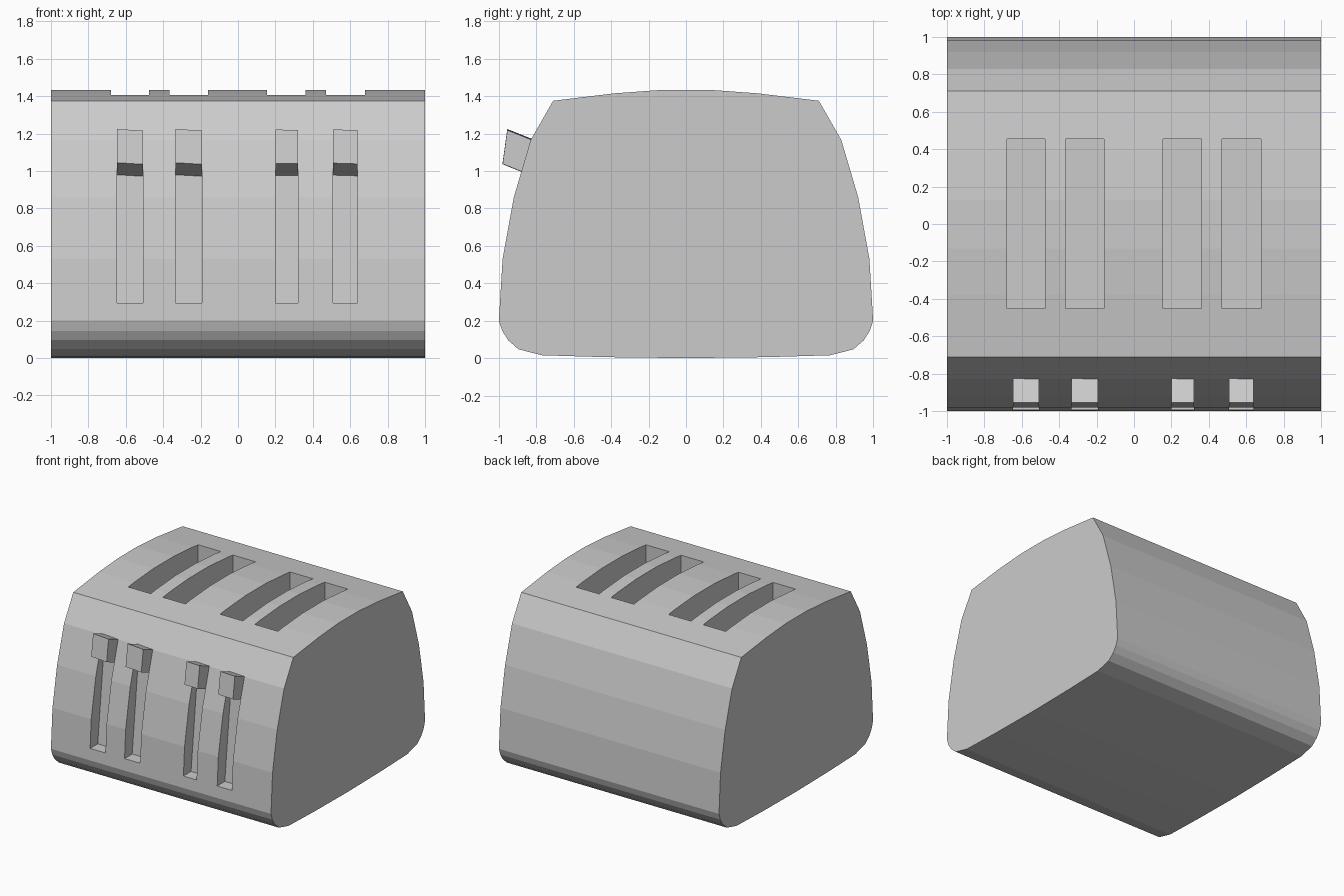
import bpy, bmesh

if "Cube" in bpy.data.objects:
    bpy.data.objects.remove(bpy.data.objects["Cube"])


def add_prism(bm, profile, x0, x1, twist=0.0):
    """Extrude a (y, z) outline along x; twist lowers z slightly towards +x."""
    mid = (x0 + x1) / 2
    a, b = [[bm.verts.new((x, y, z - twist * (x - mid))) for y, z in profile]
            for x in (x0, x1)]
    n = len(profile)
    bm.faces.new(a)
    bm.faces.new(b[::-1])
    for i in range(n):
        j = (i + 1) % n
        bm.faces.new((a[j], a[i], b[i], b[j]))


def make_object(name, prisms):
    bm = bmesh.new()
    for p in prisms:
        add_prism(bm, *p)
    bmesh.ops.recalc_face_normals(bm, faces=bm.faces)
    me = bpy.data.meshes.new(name)
    bm.to_mesh(me)
    bm.free()
    ob = bpy.data.objects.new(name, me)
    bpy.context.collection.objects.link(ob)
    return ob


def mirrored(half):
    return half + [(-y, z) for y, z in reversed(half) if y > 0]


# Curved upper shell and rounded base
shell_half = [(1, 0.2), (0.98, 0.53), (0.92, 0.86), (0.83, 1.165),
              (0.71, 1.375), (0.38, 1.415), (0.13, 1.433)]
base_half = [(1, 0.2), (0.982, 0.145), (0.95, 0.095), (0.895, 0.047),
             (0.77, 0.015), (0.43, 0.005), (0, 0)]
shell = make_object("toaster_shell", [(mirrored(shell_half), -1, 1)])
make_object("toaster_base", [(mirrored(base_half), -1, 1)])

# Bread slots in the top
slots = [(-0.68, -0.475), (-0.365, -0.16), (0.155, 0.362), (0.47, 0.68)]
slot_profile = [(-0.453, 0.3), (0.455, 0.3), (0.455, 1.6), (-0.453, 1.6)]
# Lever grooves in the front
levers = [(-0.648, -0.508), (-0.335, -0.193), (0.2, 0.32), (0.507, 0.64)]
groove_profile = [(-1.1, 0.295), (-0.895, 0.295), (-0.822, 0.975),
                  (-0.80, 1.15), (-1.1, 1.15)]
cutter = make_object("slot_cutter",
                     [(slot_profile, a, b) for a, b in slots]
                     + [(groove_profile, a, b) for a, b in levers])
cutter.hide_render = True
mod = shell.modifiers.new("cut_slots", 'BOOLEAN')
mod.operation = 'DIFFERENCE'
mod.solver = 'EXACT'
mod.object = cutter
bpy.context.view_layer.objects.active = shell
bpy.ops.object.modifier_apply(modifier=mod.name)
bpy.data.objects.remove(cutter)

# Tilted lever knobs
knob_profile = [(-0.98, 1.04), (-0.815, 0.973), (-0.775, 1.148), (-0.955, 1.22)]
twists = [0.06, 0.06, 0.02, 0.03]
for i, ((a, b), t) in enumerate(zip(levers, twists)):
    make_object(f"lever_knob_{i + 1}", [(knob_profile, a, b, t)])
